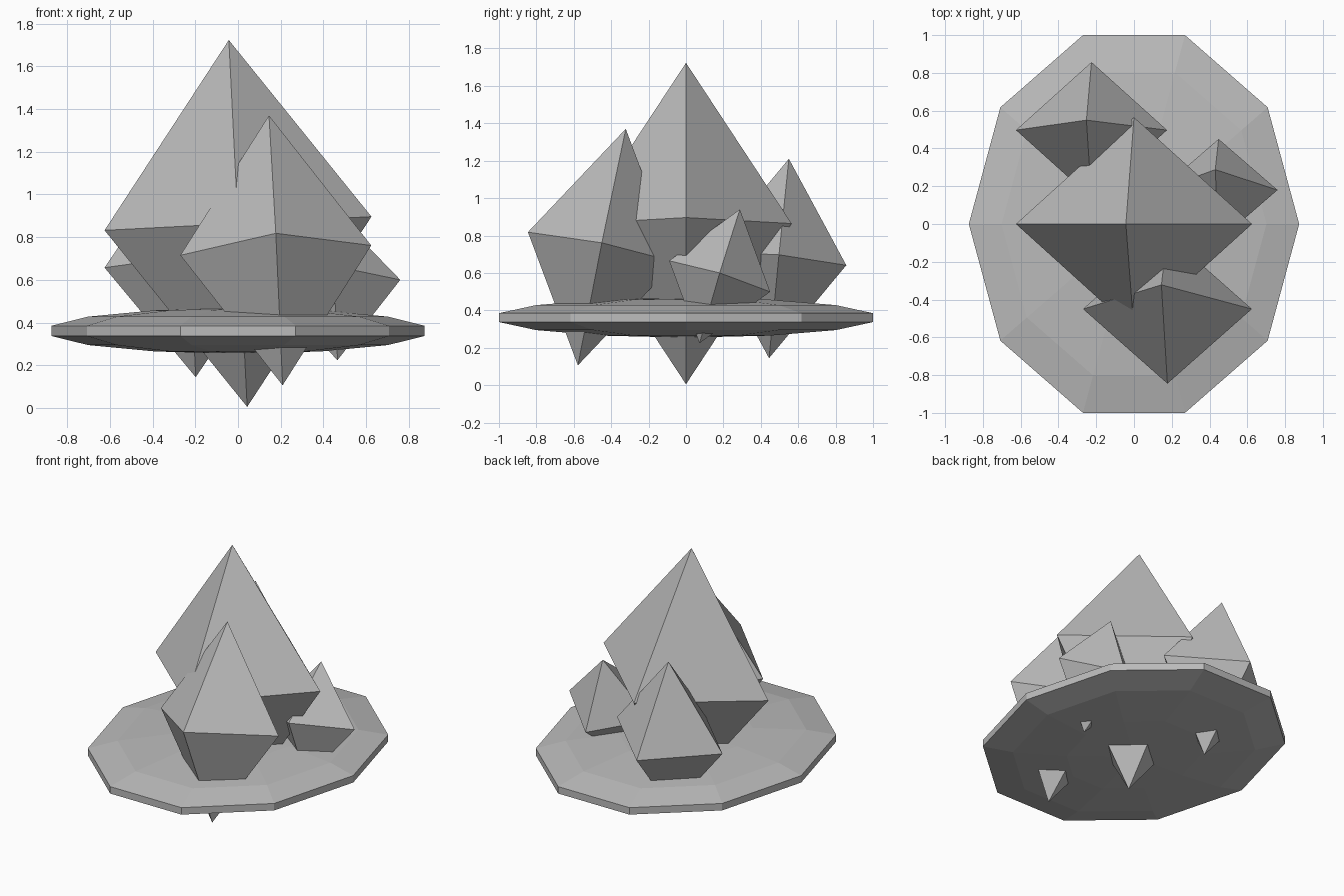
import bpy
import bmesh
import math
from mathutils import Vector

if "Cube" in bpy.data.objects:
    bpy.data.objects.remove(bpy.data.objects["Cube"])

stone = bpy.data.materials.new("plain grey")
stone.diffuse_color = (0.5, 0.5, 0.5, 1)
stone.use_nodes = True
stone.node_tree.nodes["Principled BSDF"].inputs["Base Color"].default_value = stone.diffuse_color


def finish(bm, name):
    bmesh.ops.recalc_face_normals(bm, faces=bm.faces)
    mesh = bpy.data.meshes.new(name)
    bm.to_mesh(mesh)
    bm.free()
    mesh.materials.append(stone)
    obj = bpy.data.objects.new(name, mesh)
    bpy.context.collection.objects.link(obj)
    return obj


# Flat base: a squashed ten-sided ball with seven bands
def base_disc(name, centre_z, size):
    bm = bmesh.new()
    bmesh.ops.create_uvsphere(bm, u_segments=10, v_segments=7, radius=1)
    # turn so a corner points along +x
    first = max((v.co.copy() for v in bm.verts), key=lambda c: c.x)
    turn = math.atan2(first.y, first.x)
    for v in bm.verts:
        x, y = v.co.x, v.co.y
        c, s = math.cos(-turn), math.sin(-turn)
        v.co = Vector(((x * c - y * s) * size[0], (x * s + y * c) * size[1],
                       v.co.z * size[2] + centre_z))
    return finish(bm, name)


# Crystal: a tilted octahedron given by its centre and three half axes
def crystal(name, centre, side, back, up):
    bm = bmesh.new()
    c, x, y, z = (Vector(p) for p in (centre, side, back, up))
    ring = [bm.verts.new(c + d) for d in (x, y, -x, -y)]
    top, bottom = bm.verts.new(c + z), bm.verts.new(c - z)
    for i in range(4):
        a, b = ring[i], ring[(i + 1) % 4]
        bm.faces.new((a, b, top))
        bm.faces.new((b, a, bottom))
    return finish(bm, name)


base_disc("base_disc", 0.361, (0.897, 1.078, 0.107))

# Tall middle crystal and three smaller ones leaning around it
crystal("centre_crystal", (0, 0, 0.864),
        (0.625, 0, 0.032), (0, 0.565, 0), (-0.043, 0, 0.859))
crystal("front_crystal", (0.177, -0.45, 0.738),
        (0.447, 0, 0.023), (0, 0.395, -0.08), (-0.032, 0.128, 0.632))
crystal("back_crystal", (-0.225, 0.497, 0.677),
        (0.4, 0, 0.02), (0, 0.36, -0.036), (-0.027, 0.053, 0.533))
crystal("right_crystal", (0.448, 0.18, 0.582),
        (0.312, 0, 0.018), (0, 0.27, -0.083), (-0.018, 0.108, 0.358))
